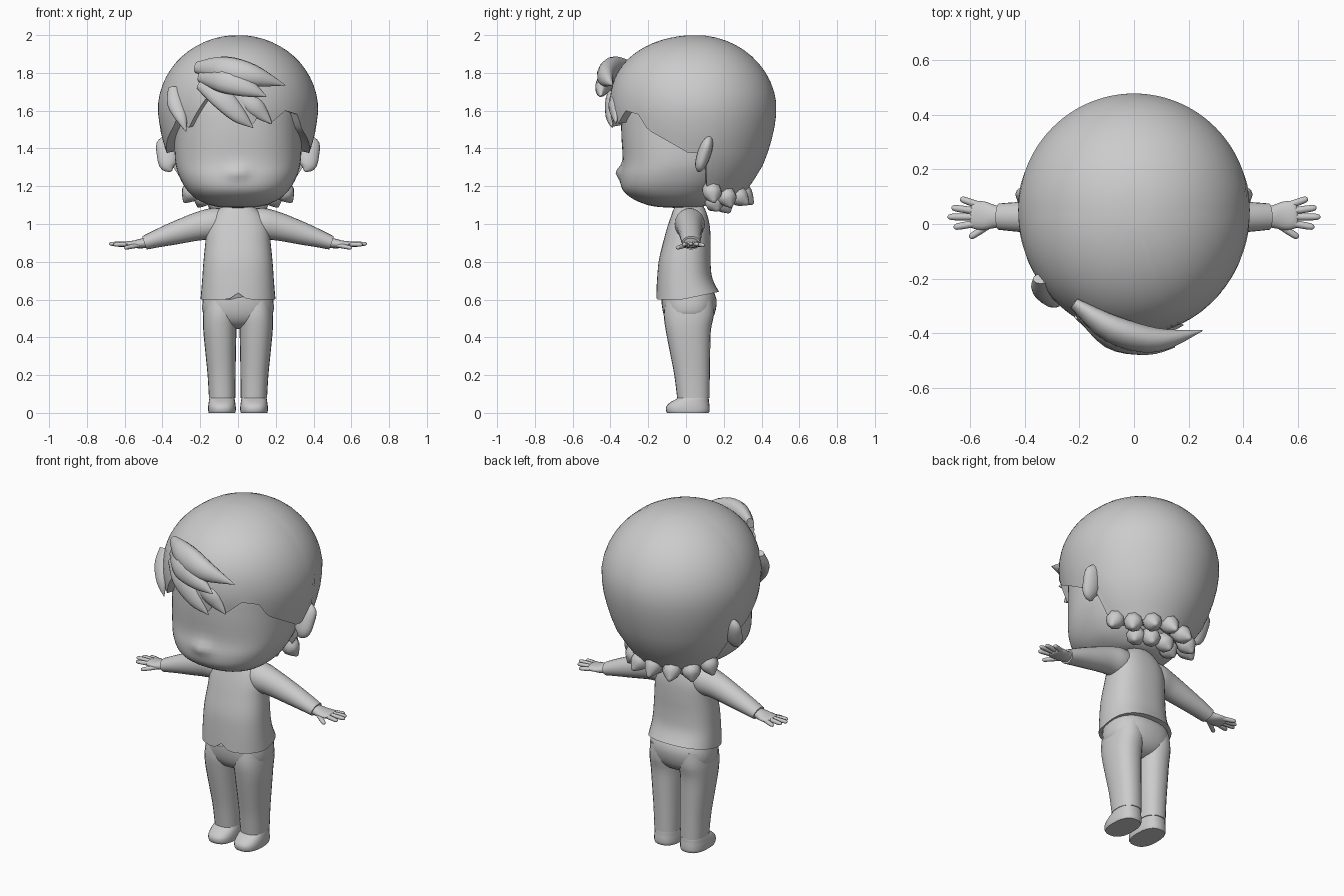
import bpy, bmesh, math
from mathutils import Vector

clay = bpy.data.materials.new("clay_grey")
clay.diffuse_color = (0.6, 0.6, 0.6, 1)


def sample(rows, n):
    """Catmull-Rom interpolation through rows, n steps per span."""
    out = []
    for i in range(len(rows) - 1):
        p = [rows[max(i - 1, 0)], rows[i], rows[i + 1], rows[min(i + 2, len(rows) - 1)]]
        for k in range(n):
            t = k / n
            out.append([0.5 * (2 * b + (c - a) * t + (2 * a - 5 * b + 4 * c - d) * t * t
                               + (3 * b - a - 3 * c + d) * t ** 3) for a, b, c, d in zip(*p)])
    return out + [list(rows[-1])]


def lerp(table, v):
    for (a, fa), (b, fb) in zip(table, table[1:]):
        if v <= b:
            return fa + (fb - fa) * max(0, v - a) / (b - a)
    return table[-1][1]


def skin(name, rings, mirror=False, sharp=45):
    """Bridge closed rings of points, cap both ends, optionally mirror in x."""
    bm = bmesh.new()
    loops = [[bm.verts.new(p) for p in ring] for ring in rings]
    n = len(loops[0])
    for a, b in zip(loops, loops[1:]):
        for i in range(n):
            bm.faces.new((a[i], a[(i + 1) % n], b[(i + 1) % n], b[i]))
    bm.faces.new(loops[0])
    bm.faces.new(loops[-1])
    bmesh.ops.recalc_face_normals(bm, faces=bm.faces)
    me = bpy.data.meshes.new(name)
    bm.to_mesh(me)
    bm.free()
    me.materials.append(clay)
    ob = bpy.data.objects.new(name, me)
    bpy.context.collection.objects.link(ob)
    if mirror:
        m = ob.modifiers.new("mirror", 'MIRROR')
        m.use_mirror_merge = False
    bpy.ops.object.select_all(action='DESELECT')
    ob.select_set(True)
    bpy.context.view_layer.objects.active = ob
    bpy.ops.object.shade_smooth_by_angle(angle=math.radians(sharp))
    return ob


def loft(name, rows, n=3, seg=32, e=2.3, shape=None, mirror=False, sharp=45):
    """Rows are (z, centre x, half width, front y, back y); e squares off the section."""
    rings = []
    for z, cx, hw, yf, yb in sample(rows, n):
        ring = []
        for i in range(seg):
            a = 2 * math.pi * i / seg
            c, s = math.cos(a), math.sin(a)
            x = cx + hw * math.copysign(abs(c) ** (2 / e), c)
            y = (yf + yb) / 2 + (yb - yf) / 2 * math.copysign(abs(s) ** (2 / e), s)
            ring.append(shape(x, y, z) if shape else (x, y, z))
        rings.append(ring)
    return skin(name, rings, mirror, sharp)


def tube(name, rows, out, n=4, seg=12, mirror=False):
    """Rows are (x, y, z, width, thickness); out is the thickness direction."""
    pts = sample(rows, n)
    rings = []
    for i, p in enumerate(pts):
        d = (Vector(pts[min(i + 1, len(pts) - 1)][:3]) - Vector(pts[max(i - 1, 0)][:3])).normalized()
        w = d.cross(Vector(out)).normalized()
        t = w.cross(d)
        angles = [2 * math.pi * k / seg for k in range(seg)]
        rings.append([Vector(p[:3]) + w * p[3] * math.cos(a) + t * p[4] * math.sin(a) for a in angles])
    return skin(name, rings, mirror, 60)


# head with a small nose and a shallow brow
def face(x, y, z):
    if y < -0.1:
        y -= 0.028 * math.exp(-(x / 0.045) ** 2 - ((z - 1.275) / 0.035) ** 2)
    return x, y, z


loft("head", [(1.085, 0, .03, -.05, .03), (1.095, 0, .13, -.18, .10), (1.13, 0, .215, -.275, .15),
              (1.18, 0, .27, -.335, .2), (1.25, 0, .31, -.347, .25), (1.34, 0, .333, -.335, .3),
              (1.5, 0, .336, -.343, .36), (1.65, 0, .32, -.33, .36), (1.78, 0, .22, -.24, .28)],
     n=4, seg=64, e=2.35, shape=face, sharp=60)
loft("neck", [(1.0, 0, .085, -.07, .1), (1.07, 0, .07, -.055, .095), (1.16, 0, .07, -.05, .09)], seg=20, e=2)

# hair cap: dome cut off at a jagged fringe line given by angle from the front
HAIRLINE = [(-180, 1.165), (-112, 1.15), (-102, 1.2), (-97, 1.38), (-85, 1.375), (-56, 1.51), (-48, 1.58),
            (-40, 1.5), (-23, 1.67), (0, 1.56), (10, 1.51), (18, 1.62), (24, 1.53), (36, 1.60), (48, 1.58),
            (55, 1.5), (85, 1.375), (97, 1.38), (102, 1.2), (112, 1.15), (180, 1.165)]
TAPER = [(1.1, .5), (1.2, .67), (1.3, .82), (1.4, .91), (1.5, .97), (1.6, 1)]


def hair_point(deg, z, k=1.0):
    a = math.radians(deg)
    front = math.cos(a) > 0
    if z > 1.6:
        e = 2 + 0.5 * max(0, math.cos(a))
        f = max(0, 1 - ((z - 1.6) / 0.4) ** e) ** (1 / 2)
    else:
        f = lerp(TAPER, z)
    return (0.425 * f * k * math.sin(a), 0.05 - (0.455 if front else 0.43) * f * k * math.cos(a), z)


degs = [-180 + 360 * i / 120 for i in range(120)]
hair = []
for j in range(1, 19):
    t = j / 18
    hair.append([hair_point(d, lerp(HAIRLINE, d) + (2 - lerp(HAIRLINE, d)) * math.cos(t * math.pi / 2))
                 for d in degs])
for k, lift in ((0.88, 0.01), (0.5, 0.02)):
    hair.append([(x * k, 0.05 + (y - 0.05) * k, z + lift) for x, y, z in hair[17]])
skin("hair_cap", hair, sharp=40)

# swept fringe locks
LOCKS = [
    [(-.22, -.29, 1.83, .03, .02), (-.08, -.385, 1.82, .07, .05), (.08, -.425, 1.785, .06, .045), (.25, -.39, 1.735, .002, .002)],
    [(-.2, -.32, 1.78, .03, .02), (-.08, -.41, 1.765, .07, .045), (.05, -.445, 1.72, .05, .035), (.15, -.45, 1.675, .002, .002)],
    [(-.2, -.33, 1.74, .03, .02), (-.1, -.39, 1.68, .06, .03), (0, -.4, 1.58, .045, .025), (.08, -.39, 1.51, .002, .002)],
    [(0, -.38, 1.68, .03, .02), (.08, -.38, 1.63, .05, .03), (.13, -.375, 1.58, .035, .02), (.18, -.37, 1.53, .002, .002)],
    [(-.34, -.2, 1.72, .03, .02), (-.33, -.24, 1.64, .045, .03), (-.3, -.285, 1.56, .03, .02), (-.275, -.3, 1.49, .002, .002)],
]
for rows in LOCKS:
    tube("fringe_lock", rows, (0, -1, 0.2))

# short curls at the nape: (base, tip)
CURLS = [((.22, .13, 1.21), (.285, .15, 1.115)), ((.17, .2, 1.18), (.21, .24, 1.09)),
         ((.09, .24, 1.18), (.12, .33, 1.105)), ((.10, .14, 1.14), (.14, .17, 1.07)),
         ((.04, .18, 1.14), (.06, .23, 1.06))]
for b, t in CURLS:
    b, t = Vector(b), Vector(t)
    m = b.lerp(t, 0.55)
    tube("nape_curl", [(*b, .045, .045), (*m, .05, .05), (*t, .008, .008)], (0, -1, 0.3), seg=8, mirror=True)
tube("nape_curl_middle", [(0, .26, 1.2, .05, .05), (0, .31, 1.15, .05, .05), (0, .355, 1.105, .008, .008)], (1, 0, 0), seg=8)

# ears
tube("ear", [(.355, .065, 1.28, .008, .008), (.37, .075, 1.31, .045, .028), (.372, .095, 1.37, .058, .036),
             (.375, .115, 1.43, .055, .03), (.37, .13, 1.47, .01, .008)], (0, -1, 0), seg=16, mirror=True)


# shirt with a raised back hem and a small notch in front
def hem(x, y, z):
    k = max(0, (0.75 - z) / 0.15)
    z += k * 0.04 * max(0, (y + 0.02) / 0.19)
    if y < 0:
        z += k * 0.035 * max(0, 1 - abs(x) / 0.05)
    return x, y, z


loft("shirt", [(.6, 0, .198, -.157, .175), (.7, 0, .19, -.153, .14), (.8, 0, .183, -.145, .13),
               (.9, 0, .173, -.122, .13), (.98, 0, .165, -.10, .127), (1.04, 0, .14, -.08, .115),
               (1.08, 0, .1, -.065, .1), (1.1, 0, .07, -.05, .085)], n=4, seg=40, e=2.4, shape=hem)
tube("sleeve", [(.07, .02, 1.01, .07, .075), (.14, .02, 1.0, .08, .083), (.22, .02, .985, .07, .074),
                (.34, .024, .95, .06, .06), (.43, .026, .922, .054, .047), (.495, .027, .9, .048, .037)],
     (0, 0, 1), seg=20, mirror=True)

# hands: palm, four fingers and a thumb
tube("palm", [(.47, .027, .905, .036, .026), (.51, .027, .897, .042, .026), (.55, .03, .893, .052, .02),
              (.59, .035, .893, .048, .015), (.6, .036, .893, .02, .008)], (0, 0, 1), seg=16, mirror=True)
FINGERS = [((.56, .066, .892), (.636, .093, .887)), ((.57, .046, .894), (.668, .06, .893)),
           ((.57, .026, .894), (.682, .026, .895)), ((.57, .004, .893), (.66, -.012, .891)),
           ((.525, .0, .888), (.602, -.05, .873))]
for b, t in FINGERS:
    b, t = Vector(b), Vector(t)
    tube("finger", [(*b, .013, .012), (*b.lerp(t, .5), .013, .012), (*b.lerp(t, .9), .011, .01), (*t, .003, .003)],
         (0, 0, 1), n=3, seg=8, mirror=True)

# trousers and shoes
loft("trouser_hips", [(.445, 0, .04, -.03, .06), (.47, 0, .12, -.085, .115), (.52, 0, .183, -.118, .15),
                      (.6, 0, .187, -.13, .162), (.67, 0, .17, -.12, .13)], seg=32, e=2.4)
loft("trouser_leg", [(.08, .084, .07, -.047, .125), (.2, .087, .074, -.062, .126), (.32, .092, .081, -.085, .128),
                     (.44, .096, .088, -.108, .132), (.52, .094, .09, -.118, .148), (.6, .09, .085, -.11, .145)],
     seg=24, e=2.3, mirror=True)
loft("shoe", [(0, .085, .07, -.1, .12), (.012, .085, .073, -.106, .125), (.035, .085, .073, -.104, .125),
              (.058, .085, .07, -.08, .122), (.078, .085, .066, -.045, .12), (.1, .084, .06, -.035, .115)],
     seg=24, e=2.5, mirror=True)
